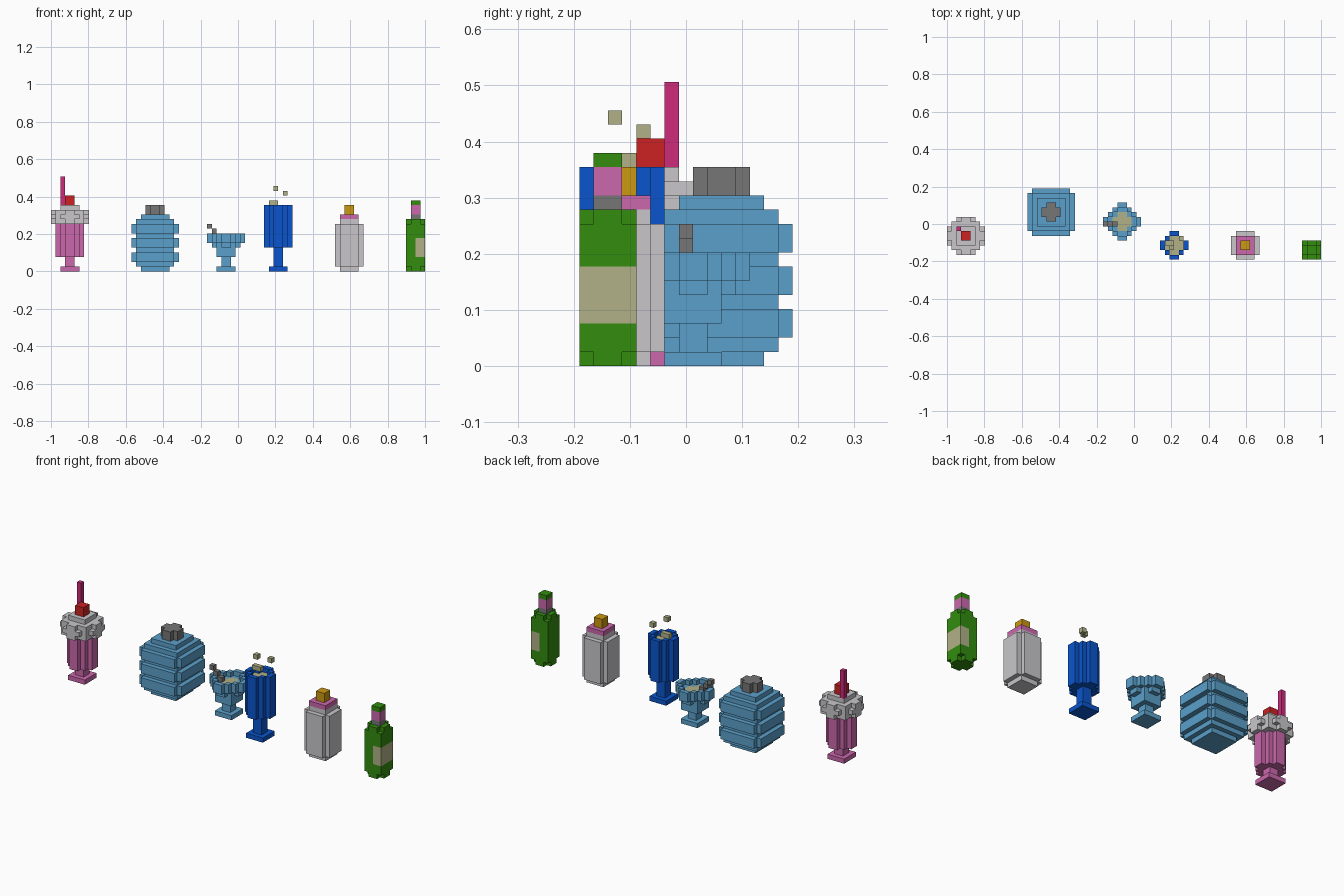
import bpy, bmesh
from itertools import product

if "Cube" in bpy.data.objects:
    bpy.data.objects.remove(bpy.data.objects["Cube"])

V = 2 / 79                      # size of one block
X0, Y0 = -1.0, -7.5 * V         # corner of the block grid


def srgb(r, g, b):
    f = lambda c: c / 12.92 if c <= 0.04045 else ((c + 0.055) / 1.055) ** 2.4
    return (f(r / 255), f(g / 255), f(b / 255), 1)


PALETTE = {
    "pink": (204, 104, 172), "cream_white": (200, 198, 202), "red": (204, 34, 36),
    "magenta": (205, 43, 123), "glass_blue": (91, 160, 203), "grey": (118, 118, 118),
    "deep_blue": (10, 85, 205), "beige": (177, 177, 136), "gold": (203, 152, 17),
    "green": (50, 140, 14),
}
MATS = {}
for name, rgb in PALETTE.items():
    MATS[name] = bpy.data.materials.new(name)
    MATS[name].diffuse_color = srgb(*rgb)

parts = {}                      # part name -> (colour, set of blocks)


def part(name, colour, *cell_sets):
    parts[name] = (colour, set().union(*cell_sets))


def disc(cx, cy, widths, k0, k1):
    """Stack of layers k0..k1; each layer is made of centred rows of the given widths."""
    n = len(widths)
    return {(cx - w // 2 + a, cy - n // 2 + r, k)
            for r, w in enumerate(widths) for a in range(w) for k in range(k0, k1 + 1)}


def box(i0, i1, j0, j1, k0, k1):
    return set(product(range(i0, i1 + 1), range(j0, j1 + 1), range(k0, k1 + 1)))


def square(n):
    return [n] * n


def cut_square(n):
    return [n - 2] + [n] * (n - 2) + [n - 2]


ROUND4 = [2, 4, 4, 2]
ROUND6 = [2, 4, 6, 6, 4, 2]
ROUND8 = [2, 4, 6, 8, 8, 6, 4, 2]

# Milkshake: footed glass, whipped cream, cherry and straw
c = (4, 5)
part("milkshake_glass", "pink", disc(*c, square(4), 0, 0), disc(*c, square(2), 1, 2),
     disc(*c, ROUND6, 3, 9))
part("whipped_cream", "cream_white",
     disc(*c, [2, 6, 6, 8, 8, 6, 6, 2], 10, 12),
     disc(*c, [4, 6, 8, 8, 8, 8, 6, 4], 11, 11), disc(*c, square(4), 13, 13))
part("cherry", "red", disc(*c, square(2), 14, 15))
part("straw", "magenta", box(2, 2, 6, 6, 14, 19))

# Ribbed decanter with stopper
c = (22, 10)
ribs = [disc(*c, cut_square(10), k, k + 1) for k in (2, 5, 8)]
grooves = [disc(*c, square(8), k, k) for k in (1, 4, 7, 10)]
ends = [disc(*c, square(6), k, k) for k in (0, 11)]
part("decanter", "glass_blue", *ribs, *grooves, *ends)
part("decanter_stopper", "grey", disc(*c, ROUND4, 12, 13))

# Cocktail coupe with drink and pick
c = (37, 8)
drink = disc(*c, ROUND4, 6, 6)
bowl = disc(*c, ROUND8, 6, 7) - disc(*c, ROUND6, 7, 7) - drink
part("cocktail_glass", "glass_blue", disc(*c, square(4), 0, 0), disc(*c, square(2), 1, 2),
     disc(*c, square(4), 3, 4), disc(*c, ROUND6, 5, 5), bowl)
part("cocktail_drink", "beige", drink)
part("cocktail_pick", "grey", {(33, 7, 9), (34, 7, 8), (35, 7, 7)})

# Flute with sparkling drink and bubbles
c = (48, 3)
part("flute_glass", "deep_blue", disc(*c, square(4), 0, 0), disc(*c, square(2), 1, 4),
     disc(*c, ROUND6, 5, 13) - disc(*c, ROUND4, 6, 13))
part("flute_drink", "beige", disc(*c, ROUND4, 6, 12))
part("bubbles", "beige", {(46, 3, 14), (47, 3, 14), (49, 4, 16), (47, 2, 17)})

# Shaker with collar and cap
c = (63, 3)
part("shaker_body", "cream_white", disc(*c, square(4), 0, 10), disc(*c, cut_square(6), 1, 9))
part("shaker_collar", "pink", disc(*c, square(4), 11, 11))
part("shaker_cap", "gold", disc(*c, square(2), 12, 13))

# Wine bottle with side label, neck ring, foil and cork cap
c = (77, 2)
label = box(77, 78, 0, 3, 3, 6)
part("bottle_body", "green",
     (disc(*c, ROUND4, 0, 10) | disc(*c, square(4), 1, 9)) - label)
part("bottle_label", "beige", label)
part("bottle_neck_ring", "grey", disc(*c, square(2), 11, 11))
part("bottle_foil", "pink", disc(*c, square(2), 12, 13))
part("bottle_cap", "green", disc(*c, square(2), 14, 14))

# Build every part, keeping only faces that are exposed to the air
filled = set().union(*(cells for _, cells in parts.values()))
for name, (colour, cells) in parts.items():
    bm = bmesh.new()
    for cell in sorted(cells):
        for axis, side in product(range(3), (0, 1)):
            near = list(cell)
            near[axis] += 2 * side - 1
            if tuple(near) in filled:
                continue
            u, w = (axis + 1) % 3, (axis + 2) % 3
            loop = [(0, 0), (1, 0), (1, 1), (0, 1)]
            verts = []
            for a, b in (loop if side else loop[::-1]):
                p = list(cell)
                p[axis] += side
                p[u] += a
                p[w] += b
                verts.append(bm.verts.new((X0 + p[0] * V, Y0 + p[1] * V, p[2] * V)))
            bm.faces.new(verts)
    bmesh.ops.remove_doubles(bm, verts=bm.verts[:], dist=V * 0.01)
    mesh = bpy.data.meshes.new(name)
    bm.to_mesh(mesh)
    bm.free()
    mesh.materials.append(MATS[colour])
    bpy.context.collection.objects.link(bpy.data.objects.new(name, mesh))

for m in bpy.data.materials:
    if m.users and not m.is_grease_pencil:
        m.use_nodes = True
        m.node_tree.nodes["Principled BSDF"].inputs["Base Color"].default_value = m.diffuse_color
